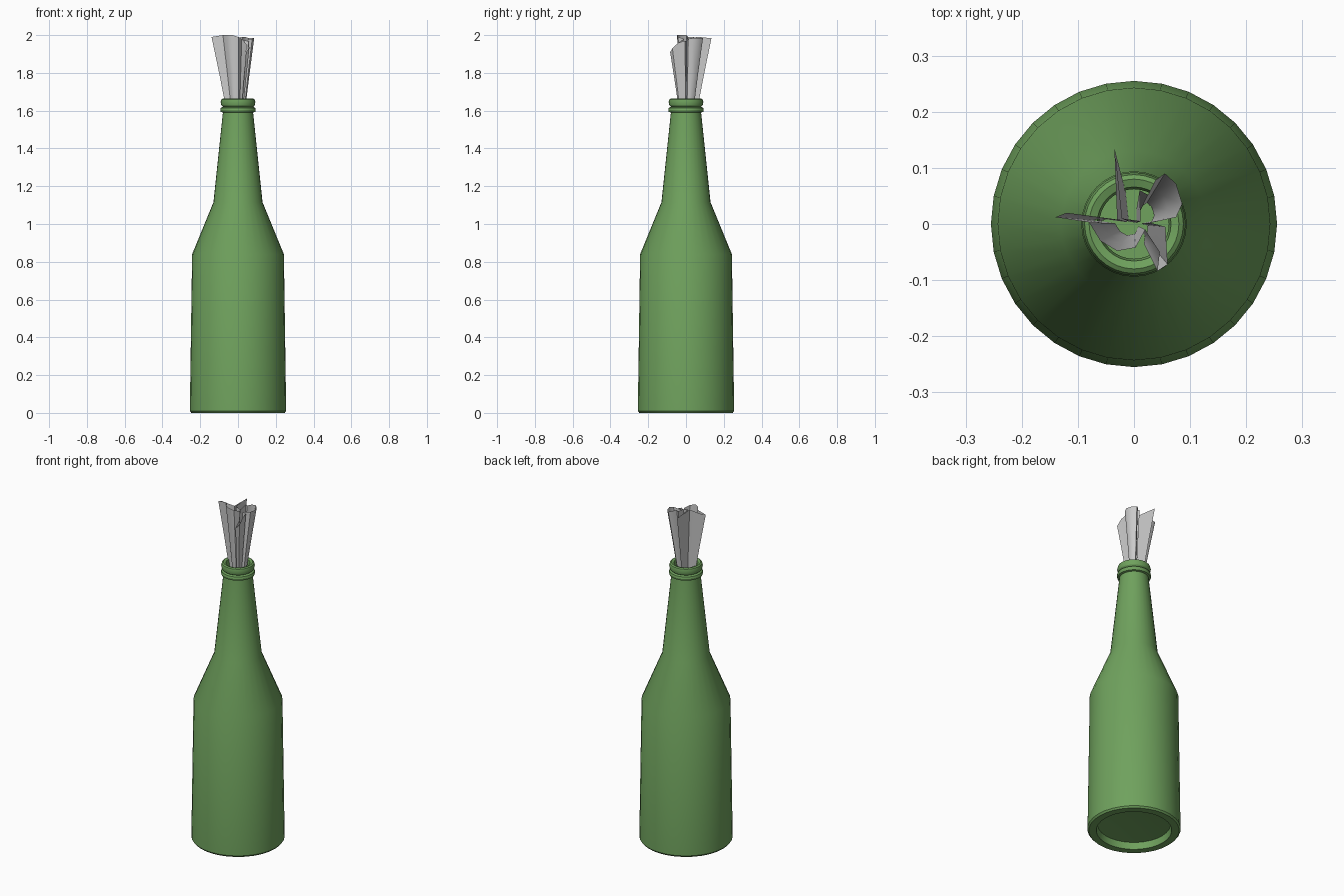
import bpy, bmesh, math

if "Cube" in bpy.data.objects:
    bpy.data.objects.remove(bpy.data.objects["Cube"])

SIDES = 32


def make_object(name, bm, color=None, angle=30):
    bmesh.ops.remove_doubles(bm, verts=bm.verts, dist=1e-5)
    bmesh.ops.recalc_face_normals(bm, faces=bm.faces)
    mesh = bpy.data.meshes.new(name)
    bm.to_mesh(mesh)
    bm.free()
    obj = bpy.data.objects.new(name, mesh)
    bpy.context.collection.objects.link(obj)
    if color:
        mat = bpy.data.materials.new(name + "_material")
        mat.diffuse_color = color
        mat.use_nodes = True
        mat.node_tree.nodes["Principled BSDF"].inputs["Base Color"].default_value = mat.diffuse_color
        mesh.materials.append(mat)
    bpy.ops.object.select_all(action='DESELECT')
    obj.select_set(True)
    bpy.context.view_layer.objects.active = obj
    bpy.ops.object.shade_smooth_by_angle(angle=math.radians(angle))
    return obj


def lathe(name, profile, color):
    bm = bmesh.new()
    verts = [bm.verts.new((r, 0, z)) for r, z in profile]
    edges = [bm.edges.new(pair) for pair in zip(verts, verts[1:])]
    bmesh.ops.spin(bm, geom=verts + edges, cent=(0, 0, 0), axis=(0, 0, 1),
                   angle=math.tau, steps=SIDES, use_merge=True)
    return make_object(name, bm, color)


# Bottle: recessed base, body, shoulder, neck, two lip rings, mouth
lathe("bottle", [
    (0, 0.055), (0.2, 0.04), (0.206, 0), (0.247, 0), (0.255, 0.01),
    (0.243, 0.84), (0.13, 1.115), (0.08, 1.59),
    (0.091, 1.593), (0.094, 1.604), (0.091, 1.615), (0.08, 1.62),
    (0.088, 1.628), (0.092, 1.645), (0.088, 1.66), (0.08, 1.665),
    (0.066, 1.66), (0.062, 1.64), (0.062, 1.58), (0, 1.58),
], (0.16, 0.36, 0.11, 1))

# Cloth: folded top edge (x, y, z) tapering down into the mouth
folds = [
    (0.012, 0.005, 1.98), (0.01, 0.06, 1.99), (0.025, 0.052, 1.99),
    (0.038, 0.078, 1.99), (0.055, 0.09, 1.985), (0.075, 0.072, 1.985),
    (0.086, 0.036, 1.985), (0.075, 0.012, 1.98), (0.03, 0.002, 1.97),
    (0.056, -0.005, 1.97), (0.058, -0.04, 1.96), (0.06, -0.072, 1.93),
    (0.042, -0.084, 1.91), (0.046, -0.05, 1.95), (0.02, -0.01, 1.98),
    (0.003, -0.042, 1.99), (-0.03, -0.048, 2), (-0.06, -0.03, 2),
    (-0.08, 0.003, 2), (-0.14, 0.012, 1.99), (-0.12, 0.02, 1.99),
    (-0.03, 0.008, 1.99), (-0.035, 0.135, 1.985), (-0.022, 0.01, 1.99),
]
bm = bmesh.new()
rows = []
for scale, t in ((0.42, 0), (0.7, 0.5), (1, 1)):
    rows.append([bm.verts.new((x * scale, y * scale, 1.59 + (z - 1.59) * t))
                 for x, y, z in folds])
for low, high in zip(rows, rows[1:]):
    for i in range(len(folds)):
        j = (i + 1) % len(folds)
        bm.faces.new((low[i], low[j], high[j], high[i]))
make_object("cloth_wick", bm, angle=45)
